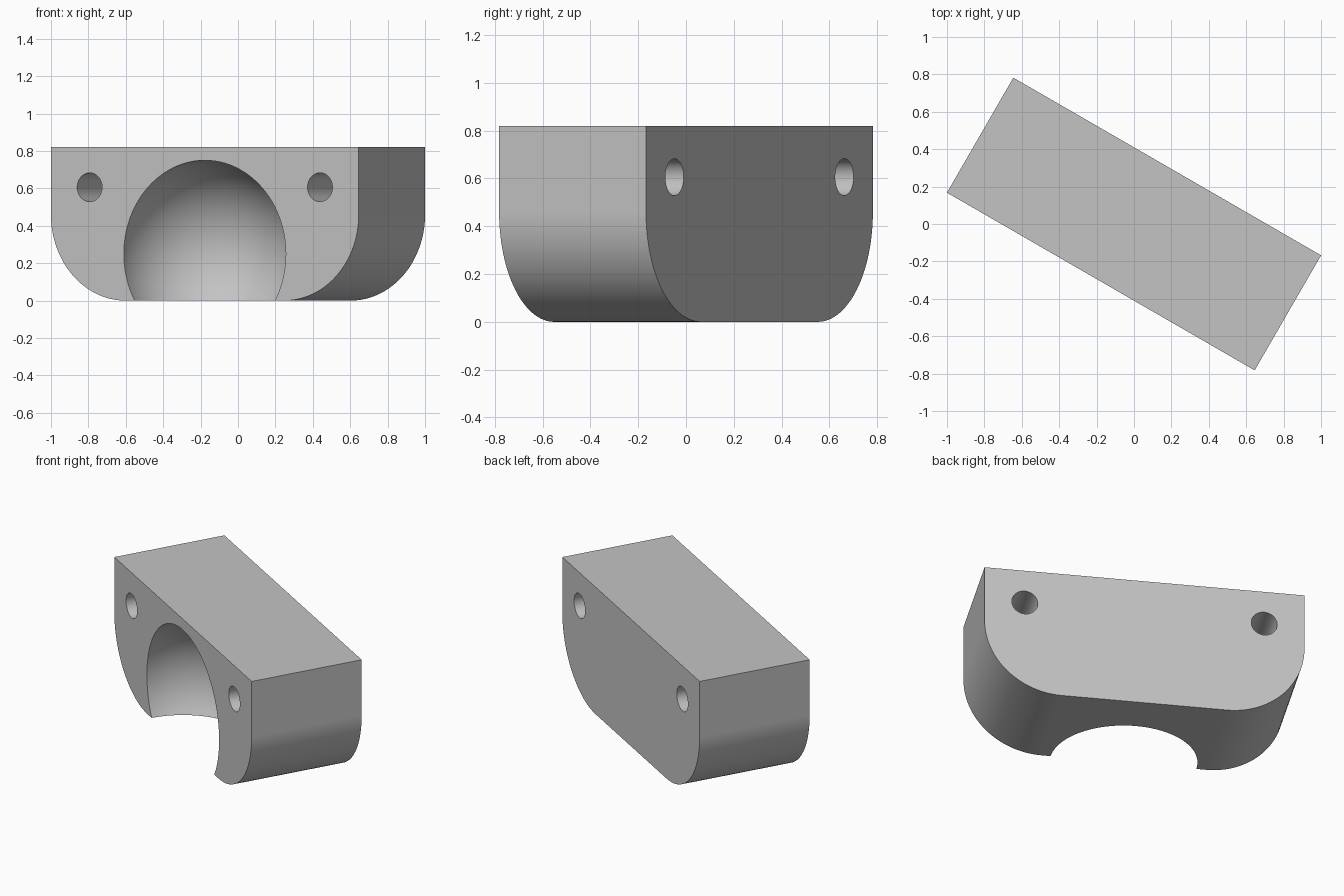
import bpy
import bmesh
from math import cos, sin, pi, radians
from mathutils import Matrix, Vector

cube = bpy.data.objects.get("Cube")
if cube:
    bpy.data.objects.remove(cube, do_unlink=True)

LENGTH, DEPTH, HEIGHT = 1.9, 0.71, 0.82
CORNER, HOLLOW, HOLE = 0.46, 0.5, 0.077

grey = bpy.data.materials.new("plain grey")
grey.use_nodes = True
colour = (0.55, 0.55, 0.55, 1)
grey.diffuse_color = colour
grey.node_tree.nodes["Principled BSDF"].inputs["Base Color"].default_value = colour


def make_object(name, bm):
    bmesh.ops.recalc_face_normals(bm, faces=bm.faces)
    mesh = bpy.data.meshes.new(name)
    bm.to_mesh(mesh)
    bm.free()
    mesh.materials.append(grey)
    obj = bpy.data.objects.new(name, mesh)
    bpy.context.collection.objects.link(obj)
    return obj


# Block: flat top, rounded lower corners, extruded front to back
steps = 32
arc = [(LENGTH / 2 - CORNER + CORNER * sin(a), CORNER - CORNER * cos(a))
       for a in (pi / 2 * i / steps for i in range(steps + 1))]
right = arc + [(LENGTH / 2, HEIGHT)]
outline = right + [(-x, z) for x, z in reversed(right)]
bm = bmesh.new()
face = bm.faces.new([bm.verts.new((x, -DEPTH / 2, z)) for x, z in outline])
extruded = bmesh.ops.extrude_face_region(bm, geom=[face], use_keep_orig=True)
bmesh.ops.translate(bm, vec=Vector((0, DEPTH, 0)),
                    verts=[v for v in extruded["geom"] if isinstance(v, bmesh.types.BMVert)])
block = make_object("bracket_block", bm)

# Spherical hollow centred on the front face
bm = bmesh.new()
bmesh.ops.create_uvsphere(bm, u_segments=96, v_segments=48, radius=HOLLOW,
                          matrix=Matrix.Translation((0, -DEPTH / 2, 0.25)))
cutters = [make_object("hollow_cutter", bm)]

# Two bolt holes through the block
for side in (-1, 1):
    bm = bmesh.new()
    place = Matrix.Translation((side * 0.711, 0, 0.606)) @ Matrix.Rotation(pi / 2, 4, "X")
    bmesh.ops.create_cone(bm, cap_ends=True, segments=48, radius1=HOLE, radius2=HOLE,
                          depth=DEPTH * 1.5, matrix=place)
    cutters.append(make_object("bolt_hole_cutter", bm))

bpy.ops.object.select_all(action="DESELECT")
bpy.context.view_layer.objects.active = block
block.select_set(True)
for cutter in cutters:
    cut = block.modifiers.new("cut", "BOOLEAN")
    cut.operation = "DIFFERENCE"
    cut.solver = "EXACT"
    cut.object = cutter
    bpy.ops.object.modifier_apply(modifier=cut.name)
    bpy.data.objects.remove(cutter, do_unlink=True)

# Smooth curves with crisp rims, then turn the block to its angle
bpy.ops.object.shade_smooth_by_angle(angle=radians(30))
weighted = block.modifiers.new("even shading", "WEIGHTED_NORMAL")
weighted.keep_sharp = True
block.rotation_euler.z = radians(-30)
